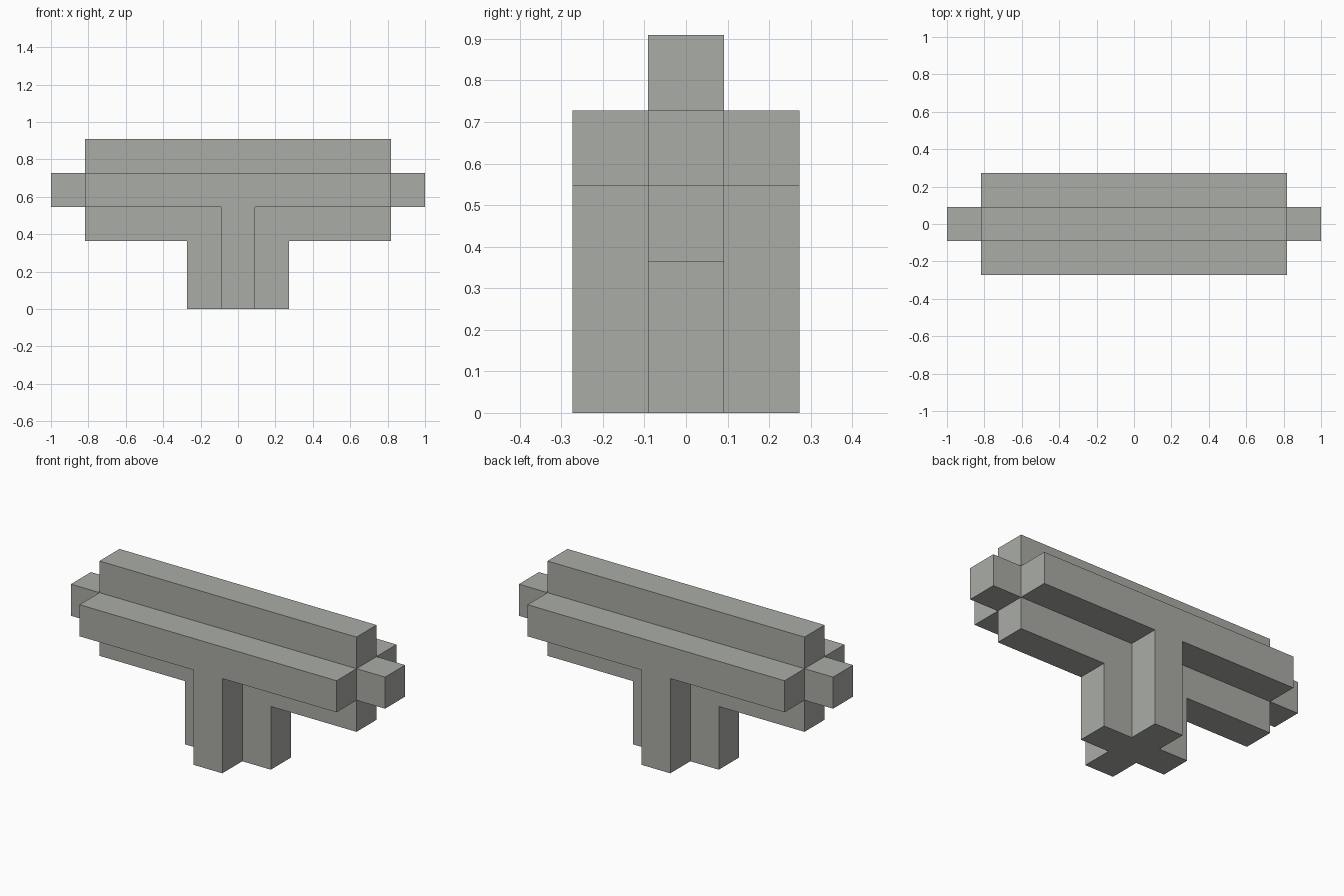
import bpy
import bmesh
from mathutils import Matrix, Vector

if "Cube" in bpy.data.objects:
    bpy.data.objects.remove(bpy.data.objects["Cube"])

U = 2 / 11  # thickness of one square bar

stone = bpy.data.materials.new("warm_grey")
stone.diffuse_color = (0.402, 0.413, 0.381, 1)
stone.use_nodes = True
stone.node_tree.nodes["Principled BSDF"].inputs["Base Color"].default_value = stone.diffuse_color


def box(name, size, z0, z1):
    """Box centred on x and y; all measures in bar thicknesses."""
    bm = bmesh.new()
    scale = Vector((size[0], size[1], z1 - z0)) * U
    centre = Vector((0, 0, (z0 + z1) / 2 * U))
    bmesh.ops.create_cube(bm, size=1, matrix=Matrix.Translation(centre) @ Matrix.Diagonal(scale).to_4x4())
    mesh = bpy.data.meshes.new(name)
    bm.to_mesh(mesh)
    bm.free()
    mesh.materials.append(stone)
    obj = bpy.data.objects.new(name, mesh)
    bpy.context.collection.objects.link(obj)
    return obj


body = box("t_shaped_beam", (9, 1), 2, 5)      # upright web of the crossbeam
parts = [
    box("side_flanges", (9, 3), 3, 4),         # front and back flanges
    box("core_bar", (11, 1), 3, 4),            # core sticking out at both ends
    box("stem_wide", (3, 1), 0, 3),            # stem, cross-shaped in plan
    box("stem_deep", (1, 3), 0, 4),
]

# Merge the bars into one clean solid
for part in parts:
    mod = body.modifiers.new(part.name, "BOOLEAN")
    mod.operation = "UNION"
    mod.solver = "EXACT"
    mod.object = part
depsgraph = bpy.context.evaluated_depsgraph_get()
merged = bpy.data.meshes.new_from_object(body.evaluated_get(depsgraph))
body.modifiers.clear()
body.data = merged
for part in parts:
    bpy.data.objects.remove(part)

# Join coplanar pieces left by the merge
bm = bmesh.new()
bm.from_mesh(merged)
bmesh.ops.remove_doubles(bm, verts=bm.verts, dist=1e-4)
bmesh.ops.dissolve_limit(bm, angle_limit=0.01, verts=bm.verts, edges=bm.edges)
bmesh.ops.recalc_face_normals(bm, faces=bm.faces)
bm.to_mesh(merged)
bm.free()
